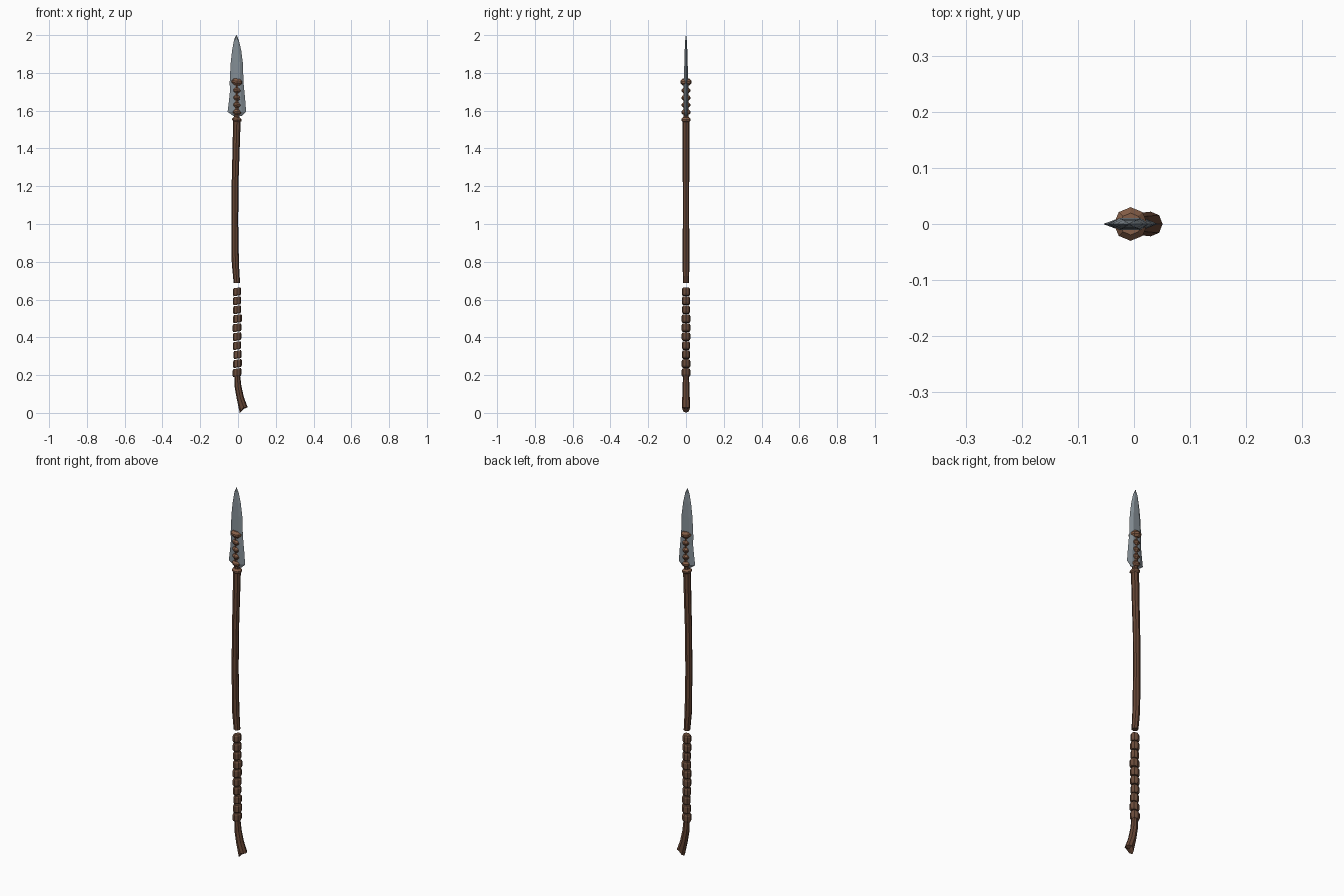
import bpy, bmesh, math, random

if "Cube" in bpy.data.objects:
    bpy.data.objects.remove(bpy.data.objects["Cube"])
random.seed(4)


def material(name, rgb):
    m = bpy.data.materials.new(name)
    m.diffuse_color = (*rgb, 1)
    m.use_nodes = True
    m.node_tree.nodes["Principled BSDF"].inputs["Base Color"].default_value = m.diffuse_color
    return m


WOOD = material("dark_wood", (0.13, 0.06, 0.035))
LEATHER = material("leather", (0.24, 0.115, 0.065))
GRIP = material("grip_leather", (0.15, 0.075, 0.045))
STEEL = material("steel", (0.23, 0.27, 0.30))


def skin(name, rings, mat):
    """Join rings of points into a closed, flat-shaded solid."""
    bm = bmesh.new()
    loops = [[bm.verts.new(p) for p in ring] for ring in rings]
    n = len(loops[0])
    for a, b in zip(loops, loops[1:]):
        for i in range(n):
            bm.faces.new((a[i], a[(i + 1) % n], b[(i + 1) % n], b[i]))
    for end in (loops[0], loops[-1]):
        c = [sum(v.co[k] for v in end) / n for k in range(3)]
        mid = bm.verts.new(c)
        for i in range(n):
            bm.faces.new((end[i], end[(i + 1) % n], mid))
    bmesh.ops.recalc_face_normals(bm, faces=bm.faces)
    me = bpy.data.meshes.new(name)
    bm.to_mesh(me)
    bm.free()
    me.materials.append(mat)
    ob = bpy.data.objects.new(name, me)
    bpy.context.collection.objects.link(ob)
    return ob


def ring(x, z, rx, ry, slope=0.0, n=8):
    """Ellipse around (x, 0, z); slope tilts it along x."""
    pts = []
    for i in range(n):
        a = 2 * math.pi * i / n
        dx = rx * math.cos(a)
        pts.append((x + dx, ry * math.sin(a), z + slope * dx))
    return pts


# Bowed upper shaft, ending in a thin tang under the head bindings
shaft = [(-0.006, 0.688, 0.017), (-0.014, 0.79, 0.019), (-0.017, 1.0, 0.018),
         (-0.016, 1.2, 0.018), (-0.010, 1.4, 0.019), (-0.006, 1.55, 0.020),
         (-0.006, 1.56, 0.015), (-0.007, 1.75, 0.014)]
skin("shaft", [ring(x, z, r, r * 0.95) for x, z, r in shaft], WOOD)

# Slanted leather wraps of the grip
for i in range(10):
    z = 0.641 - i * 0.0475
    r = 0.0225 + random.uniform(-0.0015, 0.0015)
    x = -0.004 + random.uniform(-0.002, 0.002)
    skin(f"grip_wrap_{i + 1}",
         [ring(x, z + dz, r * k, r * k, 0.15)
          for dz, k in ((-0.021, 0.82), (-0.013, 1), (0.013, 1), (0.021, 0.82))],
         GRIP)

# Curved butt with a split, oblique end
butt = [ring(-0.004, 0.20, 0.015, 0.016), ring(0.0, 0.14, 0.018, 0.018, 0.1),
        ring(0.012, 0.08, 0.019, 0.020, 0.2)]
end = []
for x, y, z in ring(0.030, 0.020, 0.021, 0.022, 0.7):
    d = abs(x - 0.030) / 0.021
    end.append((x, y, z + 0.010 * (1 - d) - 0.005 * d + (0.0 if x > 0.03 else -0.0003)))
low = min(p[2] for p in end)
butt.append([(x, y, z - low) for x, y, z in end])
skin("butt", butt, WOOD)

# Blade: left edge, right edge, height, half thickness
outline = [(-0.025, 0.020, 1.572, 0.005), (-0.055, 0.043, 1.594, 0.009),
           (-0.047, 0.038, 1.66, 0.011), (-0.043, 0.034, 1.70, 0.011),
           (-0.044, 0.029, 1.75, 0.011), (-0.039, 0.026, 1.85, 0.009),
           (-0.031, 0.017, 1.92, 0.007), (-0.021, 0.004, 1.975, 0.004),
           (-0.010, -0.008, 2.0, 0.0008)]
blade = []
for l, r, z, t in outline:
    c, h = (l + r) / 2, (r - l) / 2
    blade.append([(l, 0, z), (c - h * 0.5, -t, z), (c + h * 0.5, -t, z),
                  (r, 0, z), (c + h * 0.5, t, z), (c - h * 0.5, t, z)])
skin("blade", blade, STEEL)

# Bindings that hold the blade to the shaft: height, x radius, y radius
bindings = [(1.752, 0.030, 0.030), (1.707, 0.023, 0.024), (1.668, 0.022, 0.024),
            (1.630, 0.022, 0.024), (1.592, 0.024, 0.025), (1.552, 0.025, 0.025)]
for i, (z, rx, ry) in enumerate(bindings):
    h = 0.017 if i == 0 else 0.013
    skin(f"head_binding_{i + 1}",
         [ring(-0.006, z + dz * h, rx * k, ry * k, -0.1)
          for dz, k in ((-1, 0.65), (-0.3, 1), (0.3, 1), (1, 0.65))], LEATHER)
